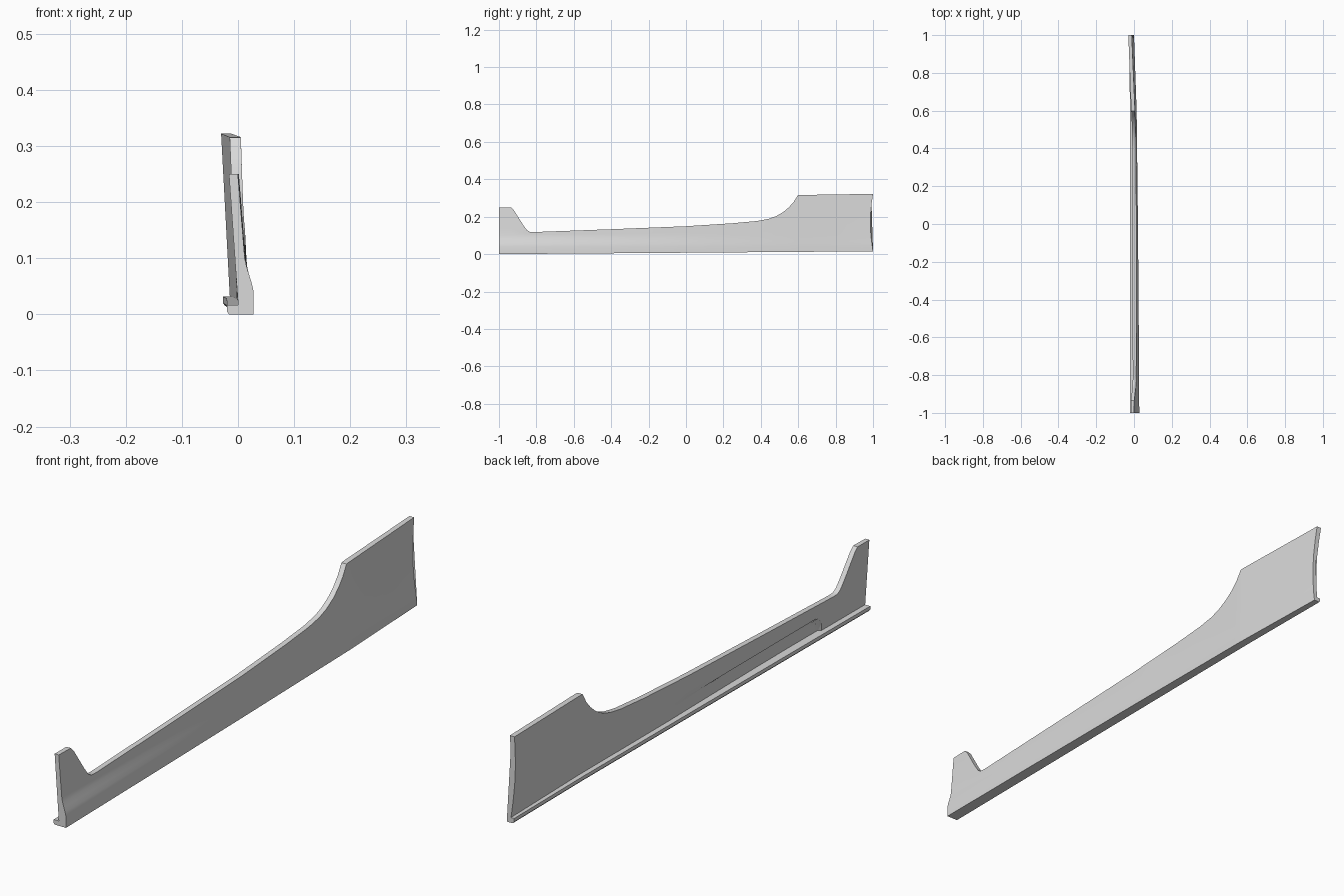
import bpy, bmesh, math

if "Cube" in bpy.data.objects:
    bpy.data.objects.remove(bpy.data.objects["Cube"])


def lerp(table, v):
    # piecewise linear lookup in a list of (position, value)
    if v <= table[0][0]:
        return table[0][1]
    for (a, p), (b, q) in zip(table, table[1:]):
        if v <= b:
            return p + (q - p) * (v - a) / (b - a)
    return table[-1][1]


# Upper edge of the panel along its length (y, z)
TOP = [(-1, .25), (-.935, .25), (-.92, .234), (-.87, .155), (-.85, .128),
       (-.835, .119), (-.81, .118), (-.4, .133), (0, .149), (.25, .165),
       (.38, .177), (.44, .188), (.48, .202), (.52, .225), (.55, .25),
       (.575, .278), (.598, .315), (.61, .316), (1, .322)]

# Sideways positions along the length (y, x)
OUT_LOW = [(-1, .028), (-.5, .025), (0, .021), (.6, .014), (1, 0)]
OUT_MID = [(-1, .012), (-.5, .014), (0, .015), (.6, .012), (1, -.003)]
OUT_TOP = [(-1, -.006), (-.8, .001), (0, .004), (.6, .005), (1, -.012)]
IN_LOW = [(-1, 0), (0, 0), (.6, -.003), (1, -.014)]
IN_TOP = [(-1, -.021), (0, -.016), (.6, -.015), (1, -.030)]
LIP = [(-1, -.020), (0, -.020), (.6, -.021), (1, -.027)]


def outer_x(y, z):
    low, mid, top = lerp(OUT_LOW, y), lerp(OUT_MID, y), lerp(OUT_TOP, y)
    if z <= .1:
        t = max(0, (z - .04) / .06)
        return low + (mid - low) * (.6 * t + .4 * t * t * (3 - 2 * t))
    return mid + (top - mid) * (z - .1) / .22


def inner_x(y, z):
    low, top = lerp(IN_LOW, y), lerp(IN_TOP, y)
    x = low + (top - low) * (z - .02) / .3
    # shallow pocket: rounded front end, fading out toward the rear
    if -.75 <= y < .1:
        u = min(1, max(0, (-.70 - y) / .05))
        if z <= .025 + .046 * math.sqrt(1 - u * u):
            x += .010 * min(1, (.1 - y) / .6)
    return x


def section(y):
    zt = lerp(TOP, y)
    zb = .0075 * (y + 1)
    zl = zb + .017
    xl = lerp(LIP, y)
    upper = [.1 + (zt - .1) * k / 4 for k in range(1, 5)]
    pts = [(outer_x(y, z), z) for z in [zb, .04, .055, .07, .085, .1] + upper]
    pts += [(inner_x(y, z), z) for z in upper[::-1] + [.1, .074, .07, .06, .045, zl]]
    pts += [(xl, zl), (xl, zb + .005), (xl + .004, zb)]
    # the rear end is hollowed in side view, fading over the last stretch
    w = max(0, (y - .8) / .2)
    return [(x, y - .015 * w * math.sin(math.pi * (z - zb) / (zt - zb)), z)
            for x, z in pts]


stations = sorted({p[0] for p in TOP} | {-.755, -.75, -.74, -.72, -.70, -.6, -.2,
                                         .1, .7, .8, .87, .94})
bm = bmesh.new()
rings = [[bm.verts.new(p) for p in section(y)] for y in stations]
n = len(rings[0])
for a, b in zip(rings, rings[1:]):
    for i in range(n):
        j = (i + 1) % n
        bm.faces.new((a[i], a[j], b[j], b[i]))
# end caps
bm.faces.new(rings[0])
bm.faces.new(rings[-1][::-1])
bmesh.ops.recalc_face_normals(bm, faces=bm.faces)

mesh = bpy.data.meshes.new("side_skirt_panel")
bm.to_mesh(mesh)
bm.free()
panel = bpy.data.objects.new("side_skirt_panel", mesh)
bpy.context.collection.objects.link(panel)

grey = bpy.data.materials.new("light_grey")
grey.diffuse_color = (.7, .7, .7, 1)
grey.use_nodes = True
grey.node_tree.nodes["Principled BSDF"].inputs["Base Color"].default_value = grey.diffuse_color
mesh.materials.append(grey)

bpy.context.view_layer.objects.active = panel
panel.select_set(True)
bpy.ops.object.shade_smooth_by_angle(angle=math.radians(30))
